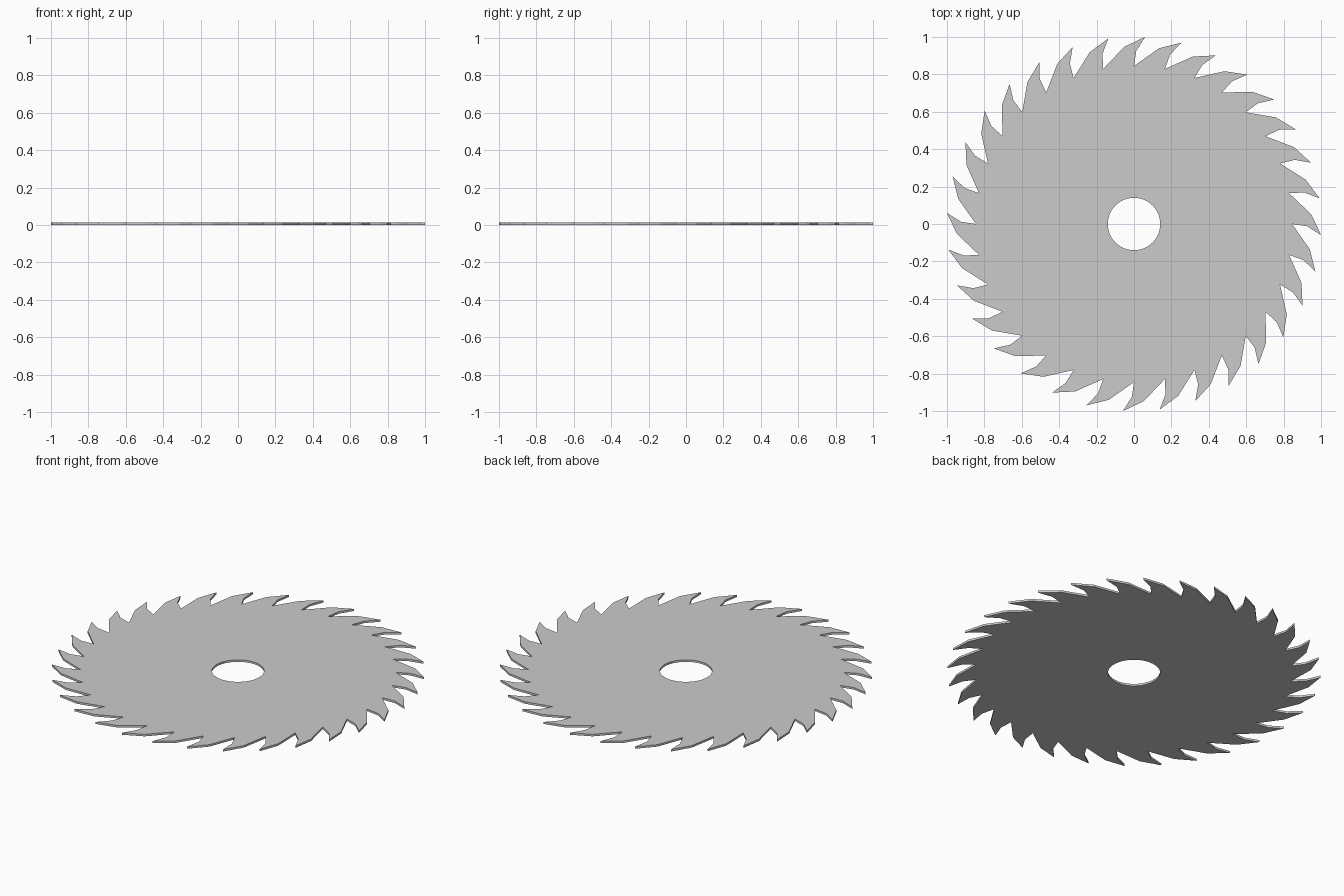
import bpy, bmesh
from math import sin, cos, radians

if "Cube" in bpy.data.objects:
    bpy.data.objects.remove(bpy.data.objects["Cube"])

TEETH = 32
PITCH = 360 / TEETH
THICK = 0.012
HOLE_R, VALLEY_R = 0.14, 0.845

bm = bmesh.new()


def ring_vert(r, deg):
    # angles run clockwise from +y
    a = radians(deg)
    return bm.verts.new((r * sin(a), r * cos(a), 0))


# shared rings: tooth valleys and arbor hole (two hole sides per tooth)
valleys = [ring_vert(VALLEY_R, i * PITCH) for i in range(TEETH)]
hole = [ring_vert(HOLE_R, i * PITCH / 2) for i in range(TEETH * 2)]

for i in range(TEETH):
    a = i * PITCH
    v0, v1 = valleys[i], valleys[(i + 1) % TEETH]
    # disc sector
    bm.faces.new((v0, v1, hole[(2 * i + 2) % (2 * TEETH)], hole[2 * i + 1], hole[2 * i]))
    # raked tooth: back shoulder, tip, hollow cutting face
    back = ring_vert(0.949, a + 8.1)
    tip = ring_vert(1.002, a + PITCH + 3.4)
    hollow = ring_vert(0.925, a + PITCH + 0.75)
    bm.faces.new((v0, back, tip, hollow, v1))

# thicken into a plate
ext = bmesh.ops.extrude_face_region(bm, geom=bm.faces[:])
top = [g for g in ext["geom"] if isinstance(g, bmesh.types.BMVert)]
bmesh.ops.translate(bm, verts=top, vec=(0, 0, THICK))
bmesh.ops.recalc_face_normals(bm, faces=bm.faces[:])

mesh = bpy.data.meshes.new("saw_blade")
bm.to_mesh(mesh)
bm.free()
blade = bpy.data.objects.new("saw_blade", mesh)
bpy.context.collection.objects.link(blade)
